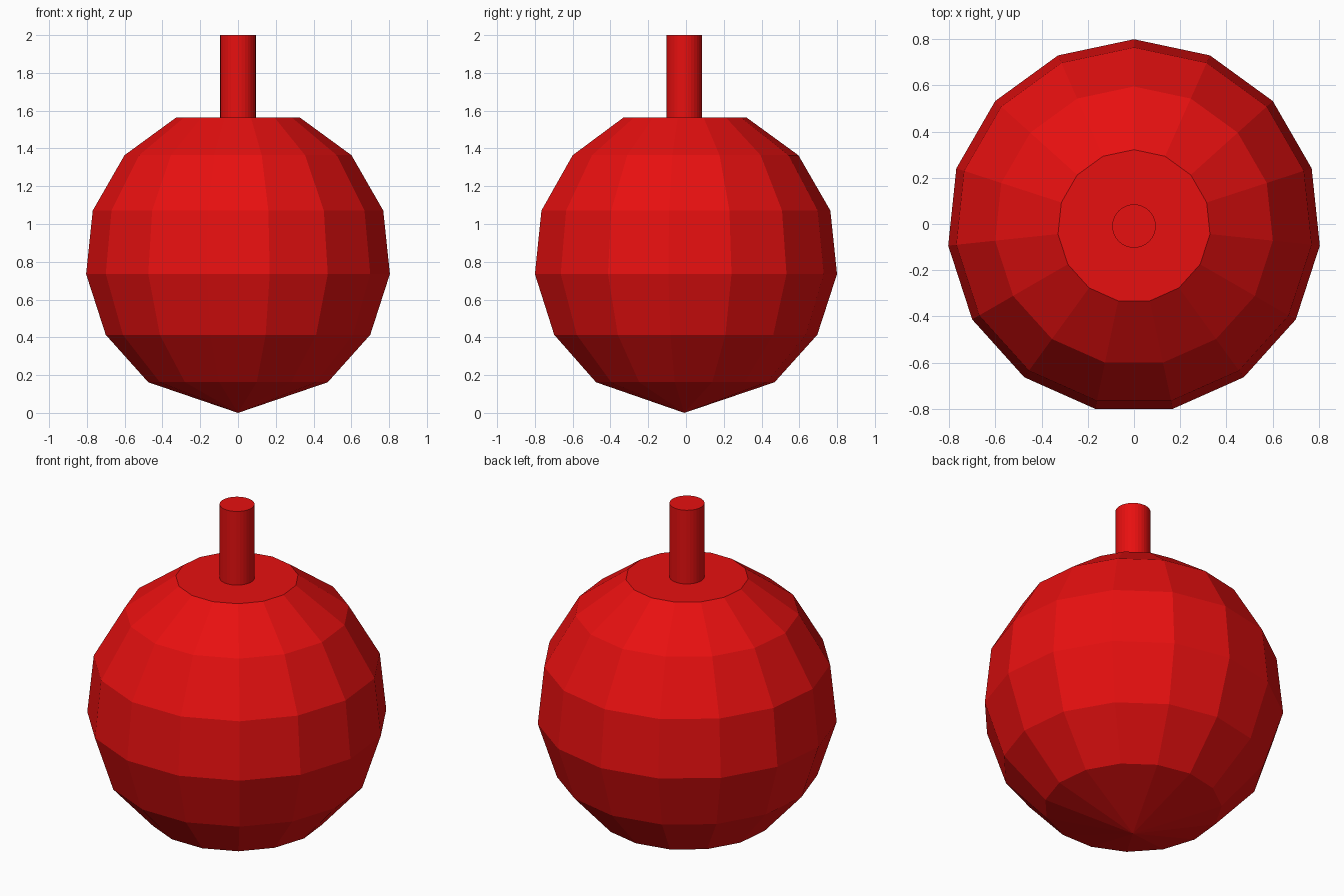
import bpy, bmesh, math

if "Cube" in bpy.data.objects:
    bpy.data.objects.remove(bpy.data.objects["Cube"])

CY = -0.009  # lathe axis offset caused by the odd number of sides

red = bpy.data.materials.new("red")
red.diffuse_color = (0.8, 0.005, 0.005, 1)
red.use_nodes = True
red.node_tree.nodes["Principled BSDF"].inputs["Base Color"].default_value = red.diffuse_color


def lathe(name, profile, sides):
    """Revolve (radius, z) points; first vertex points to +y. Zero radius makes a tip."""
    bm = bmesh.new()
    rings = []
    for r, z in profile:
        count = sides if r else 1
        rings.append([bm.verts.new((r * math.sin(math.tau * i / sides),
                                    CY + r * math.cos(math.tau * i / sides), z))
                      for i in range(count)])
    for a, b in zip(rings, rings[1:]):
        for i in range(sides):
            j = (i + 1) % sides
            corners = [a[i % len(a)], a[j % len(a)], b[j % len(b)], b[i % len(b)]]
            bm.faces.new(list(dict.fromkeys(corners)))
    for ring in (rings[0], rings[-1]):
        if len(ring) > 1:
            bm.faces.new(ring)
    bmesh.ops.recalc_face_normals(bm, faces=bm.faces)
    mesh = bpy.data.meshes.new(name)
    bm.to_mesh(mesh)
    bm.free()
    mesh.materials.append(red)
    obj = bpy.data.objects.new(name, mesh)
    bpy.context.collection.objects.link(obj)
    return obj


# Faceted ball: rings 24 degrees apart, flat top, pointed bottom
R = 0.813
ball = [(0, 0)] + [(R * math.sin(math.radians(a)), 0.82 - R * math.cos(math.radians(a)))
                   for a in range(36, 157, 24)]
lathe("ball_body", ball, 15)

# Round stem on top
lathe("stem", [(0.094, 1.5), (0.094, 2.0)], 32)
